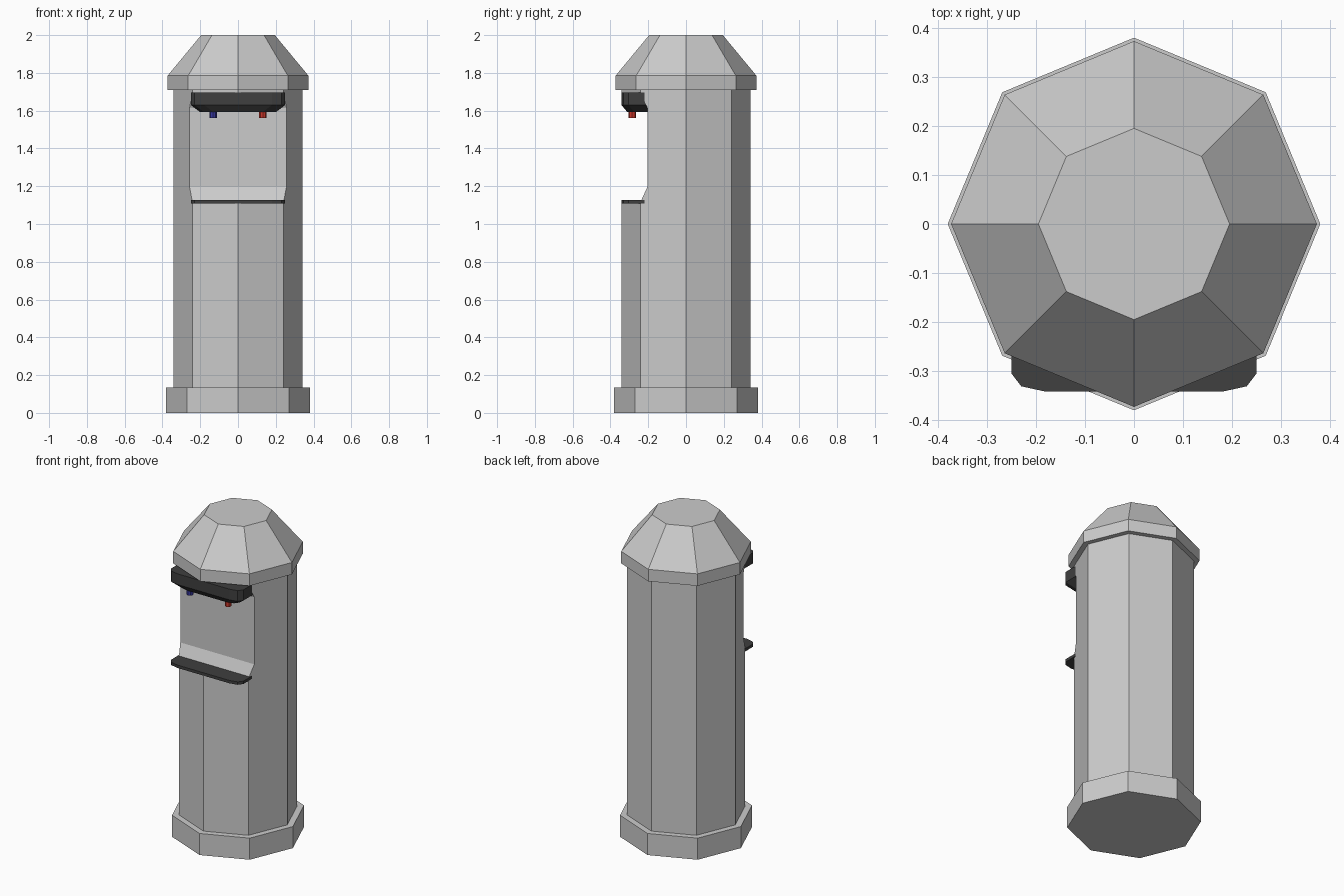
import bpy, bmesh, math

if "Cube" in bpy.data.objects:
    bpy.data.objects.remove(bpy.data.objects["Cube"])


def material(name, rgb):
    m = bpy.data.materials.new(name)
    m.diffuse_color = (*rgb, 1)
    m.use_nodes = True
    m.node_tree.nodes["Principled BSDF"].inputs["Base Color"].default_value = m.diffuse_color
    return m


def loft(name, rings, mat=None):
    """Closed flat-shaded solid through rings with equal point counts."""
    bm = bmesh.new()
    loops = [[bm.verts.new(p) for p in ring] for ring in rings]
    n = len(loops[0])
    for a, b in zip(loops, loops[1:]):
        for i in range(n):
            j = (i + 1) % n
            bm.faces.new((a[i], a[j], b[j], b[i]))
    bm.faces.new(loops[0][::-1])
    bm.faces.new(loops[-1])
    bmesh.ops.recalc_face_normals(bm, faces=bm.faces)
    mesh = bpy.data.meshes.new(name)
    bm.to_mesh(mesh)
    bm.free()
    ob = bpy.data.objects.new(name, mesh)
    bpy.context.collection.objects.link(ob)
    if mat:
        mesh.materials.append(mat)
    return ob


def circle(r, z, n=8, x=0, y=0):
    return [(x + r * math.cos(math.tau * i / n),
             y + r * math.sin(math.tau * i / n), z) for i in range(n)]


def shelf_ring(z, half, front, back=-0.21):
    """Outline with a straight back and softened front corners."""
    side = [(half, back), (half, front + 0.037),
            (half - 0.02, front + 0.011), (half - 0.07, front)]
    return [(x, y, z) for x, y in side] + [(-x, y, z) for x, y in side[::-1]]


dark = material("dark_plastic", (0.05, 0.05, 0.05))
red = material("red", (0.6, 0.04, 0.025))
blue = material("blue", (0.04, 0.04, 0.35))

# Octagonal casing: plinth, column and tapered cap
casing = loft("casing", [circle(r, z) for r, z in (
    (0.38, 0), (0.38, 0.135), (0.341, 0.135), (0.341, 1.71),
    (0.373, 1.71), (0.373, 1.785), (0.195, 2.0))])

# Front niche with sloped floor and ceiling
niche = [(-0.6, 1.118), (-0.24, 1.118), (-0.205, 1.195),
         (-0.205, 1.615), (-0.238, 1.695), (-0.6, 1.695)]
cutter = loft("niche_cutter", [[(x, y, z) for y, z in niche] for x in (-0.5, 0.5)])
cutter.hide_render = True
cutter.hide_viewport = True
cut = casing.modifiers.new("niche", "BOOLEAN")
cut.operation = "DIFFERENCE"
cut.solver = "EXACT"
cut.object = cutter

# Drip tray
loft("drip_tray", [shelf_ring(1.108, 0.25, -0.342), shelf_ring(1.126, 0.25, -0.342)], dark)

# Dispenser head, tapered underneath
loft("dispenser_head", [shelf_ring(1.592, 0.20, -0.31, -0.2),
                        shelf_ring(1.63, 0.25, -0.342, -0.2),
                        shelf_ring(1.697, 0.25, -0.342, -0.2)], dark)

# Hot and cold taps
for name, x, mat in (("hot_tap", 0.132, red), ("cold_tap", -0.132, blue)):
    loft(name, [circle(0.02, z, 8, x, -0.285) for z in (1.56, 1.6)], mat)
